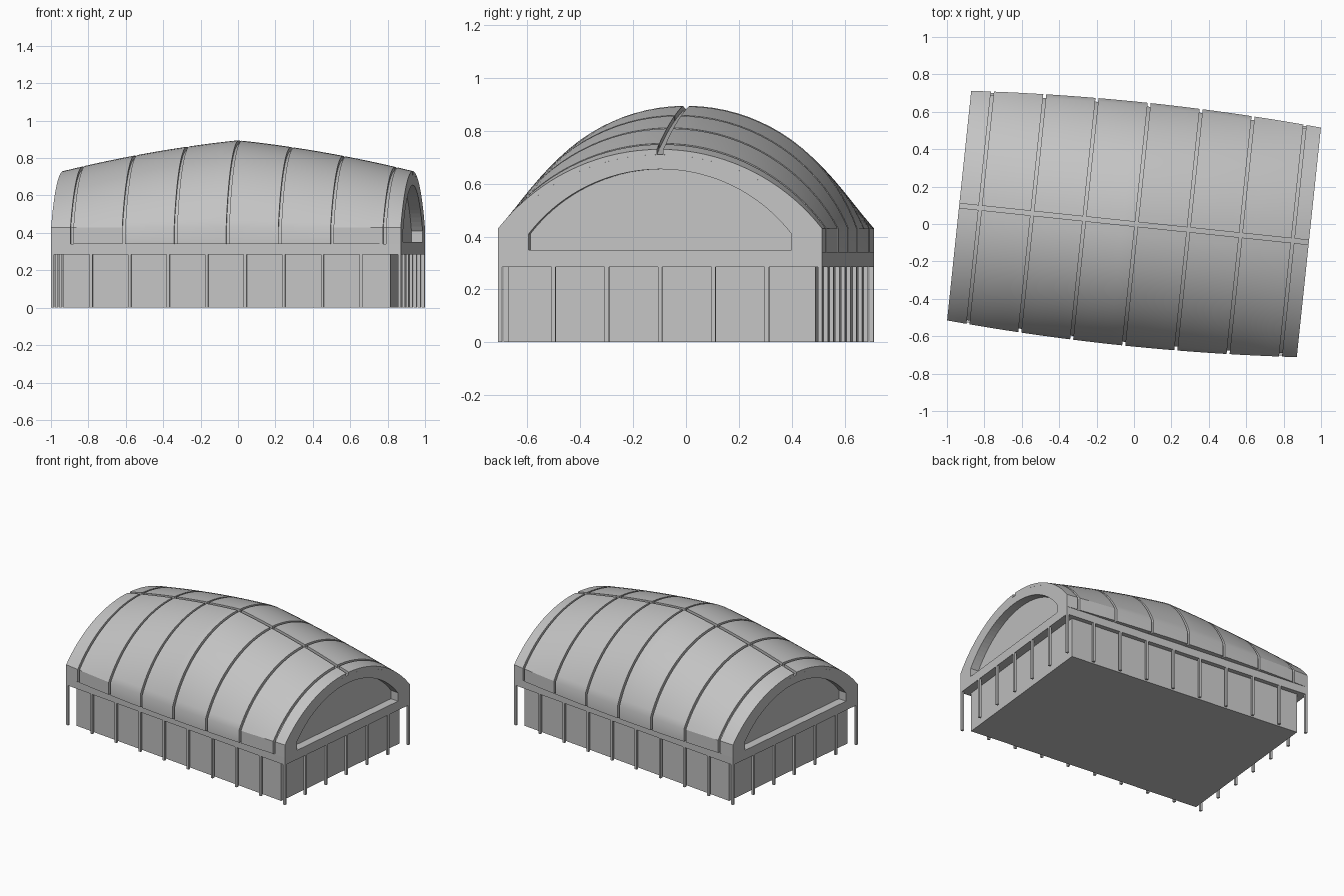
import bpy, bmesh, math

cube = bpy.data.objects.get("Cube")
if cube:
    bpy.data.objects.remove(cube, do_unlink=True)

TURN = math.radians(-6)         # the building stands slightly rotated
HALF_L, HALF_W = 0.94, 0.617    # eave slab half sizes
SLAB_Z, SKIN_Z, SPRING_Z = 0.285, 0.34, 0.43
GROOVE = 0.02                   # groove depth
RIDGE_GAP, RIB_GAP = 0.012, 0.008
WALL_L, WALL_W = 0.88, 0.585

grey = bpy.data.materials.new("light grey")
grey.use_nodes = True
grey.diffuse_color = (0.55, 0.55, 0.55, 1)
bsdf = grey.node_tree.nodes["Principled BSDF"]
bsdf.inputs["Base Color"].default_value = grey.diffuse_color
bsdf.inputs["Roughness"].default_value = 0.8


def add_object(name, bm, smooth=False):
    bmesh.ops.recalc_face_normals(bm, faces=bm.faces)
    mesh = bpy.data.meshes.new(name)
    bm.to_mesh(mesh)
    bm.free()
    obj = bpy.data.objects.new(name, mesh)
    bpy.context.collection.objects.link(obj)
    obj.rotation_euler.z = TURN
    mesh.materials.append(grey)
    if smooth:
        bpy.ops.object.select_all(action='DESELECT')
        obj.select_set(True)
        bpy.context.view_layer.objects.active = obj
        bpy.ops.object.shade_smooth_by_angle(angle=math.radians(30))
    return obj


def arc(half, spring, apex, stop=0.0, steps=18):
    """Circular arc from the eave (half, spring) up to y = stop near the apex."""
    rise = apex - spring
    r = (half * half + rise * rise) / (2 * rise)
    cz = apex - r
    a0, a1 = math.atan2(half, spring - cz), math.asin(stop / r)
    angles = [a0 + (a1 - a0) * i / steps for i in range(steps + 1)]
    return [(r * math.sin(a), cz + r * math.cos(a)) for a in angles]


def roof_half(x, inset, stop=0.0):
    """Half section of the roof at x: it swells and rises towards the middle."""
    t = min(abs(x) / HALF_L, 1)
    half = HALF_W + 0.035 * (1 - t * t) - inset
    apex = 0.73 + 0.165 * (1 - t) * (1 + 0.4 * t) - inset
    return [(half, SKIN_Z)] + arc(half, SPRING_Z, apex, stop)


def loft(bm, xs, section):
    """Closed solid through the sections at each x."""
    rings = [[bm.verts.new((x, y, z)) for y, z in section(x)] for x in xs]
    n = len(rings[0])
    for a, b in zip(rings, rings[1:]):
        for i in range(n):
            j = (i + 1) % n
            bm.faces.new((a[i], a[j], b[j], b[i]))
    bm.faces.new(rings[0])
    bm.faces.new(rings[-1][::-1])


def mirrored(half):
    """Full outline from a half ending on the centre line."""
    return half + [(-y, z) for y, z in half[-2::-1]]


def spread(a, b, steps):
    return [a + (b - a) * i / steps for i in range(steps + 1)]


def add_box(bm, x0, x1, y0, y1, z0, z1):
    loft(bm, [x0, x1], lambda x: [(y0, z0), (y1, z0), (y1, z1), (y0, z1)])


# Roof core, seen at the bottom of the grooves
bm = bmesh.new()
loft(bm, spread(-HALF_L, HALF_L, 28), lambda x: mirrored(roof_half(x, GROOVE)))
roof_core = add_object("roof_core", bm, True)

# Straight slab under the roof
bm = bmesh.new()
add_box(bm, -HALF_L, HALF_L, -HALF_W, HALF_W, SLAB_Z, SKIN_Z)
add_object("eave_slab", bm)

# Arched recess in each gable
bm = bmesh.new()
opening = mirrored([(0.5, 0.35)] + arc(0.5, 0.41, 0.655))
for side in (-1, 1):
    loft(bm, [side * WALL_L, side * (HALF_L + 0.1)], lambda x: opening)
cutter = add_object("gable_recess_cutter", bm)
cutter.hide_render = True
cutter.hide_set(True)
cut = roof_core.modifiers.new("gable recess", 'BOOLEAN')
cut.operation = 'DIFFERENCE'
cut.solver = 'EXACT'
cut.object = cutter

# Curved roof panels with open joints between them
joints = [0.013 + 0.28 * k for k in range(-3, 4)]
starts = [-HALF_L] + [j + RIB_GAP for j in joints]
ends = [j - RIB_GAP for j in joints] + [HALF_L]
bm = bmesh.new()
for a, b in zip(starts, ends):
    xs = spread(a, b, 4)
    if a < 0 < b:
        xs = sorted(xs + [0.0])
    loft(bm, xs, lambda x: roof_half(x, 0, RIDGE_GAP)
         + roof_half(x, GROOVE, RIDGE_GAP)[::-1])
panels = add_object("roof_panels", bm, True)
mirror = panels.modifiers.new("other slope", 'MIRROR')
mirror.use_axis = (False, True, False)
mirror.use_mirror_merge = False

# Set back walls
bm = bmesh.new()
add_box(bm, -WALL_L, WALL_L, -WALL_W, WALL_W, 0, SLAB_Z + 0.01)
add_object("walls", bm)

# Square columns around the edge of the slab
C = 0.008
cx, cy = HALF_L - C, HALF_W - C
spots = [(x, s * cy) for x in spread(-cx, cx, 9) for s in (-1, 1)]
spots += [(s * cx, y) for y in spread(-cy, cy, 6)[1:-1] for s in (-1, 1)]
bm = bmesh.new()
for x, y in spots:
    add_box(bm, x - C, x + C, y - C, y + C, 0, SLAB_Z + 0.01)
add_object("columns", bm)
